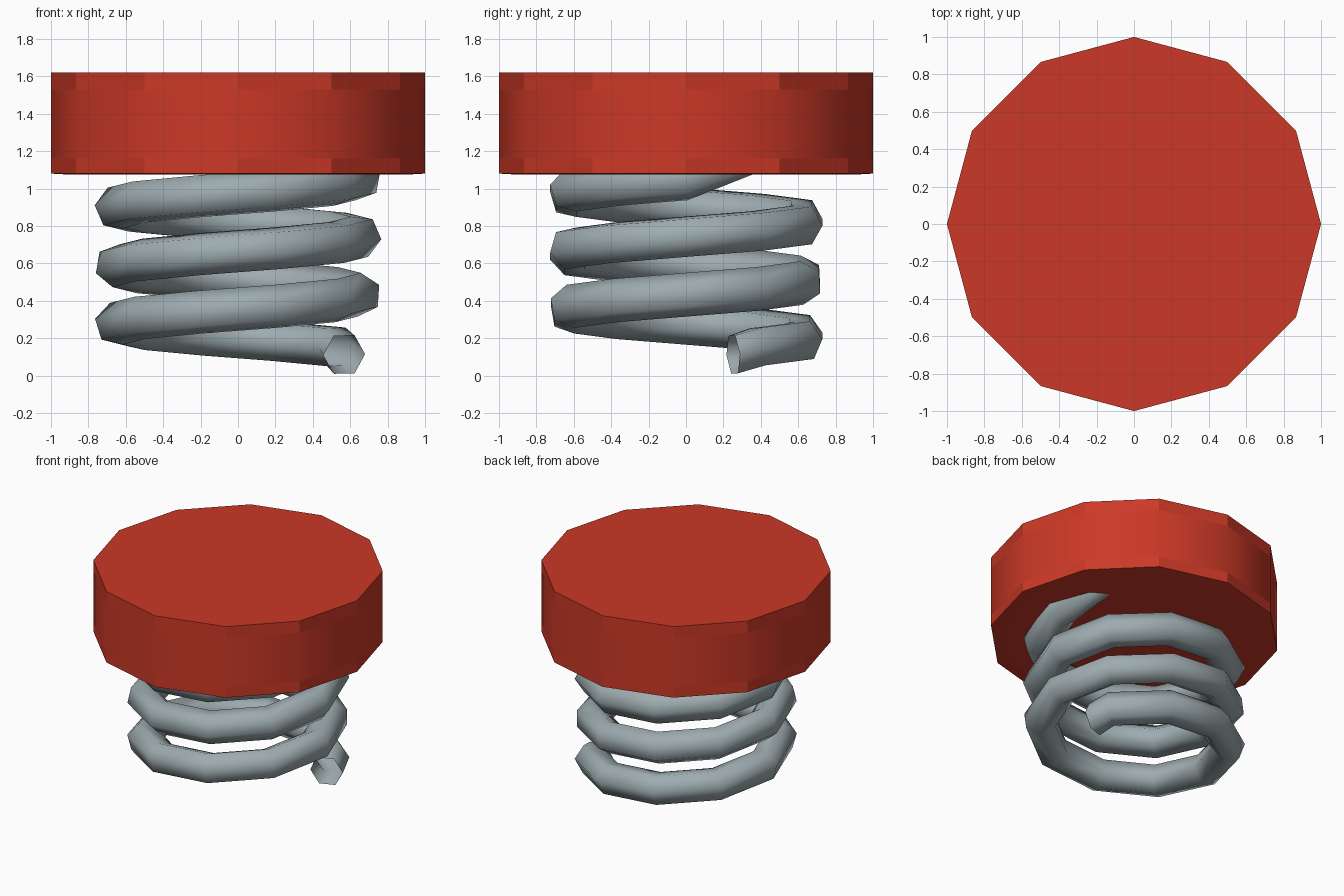
import bpy, bmesh, math
from mathutils import Vector

if "Cube" in bpy.data.objects:
    bpy.data.objects.remove(bpy.data.objects["Cube"])


def material(name, rgb):
    m = bpy.data.materials.new(name)
    m.diffuse_color = (*rgb, 1)
    m.use_nodes = True
    m.node_tree.nodes["Principled BSDF"].inputs["Base Color"].default_value = m.diffuse_color
    return m


red = material("red", (0.60, 0.04, 0.02))
steel = material("steel grey", (0.34, 0.41, 0.43))


def finish(name, bm, mat):
    bmesh.ops.recalc_face_normals(bm, faces=bm.faces)
    me = bpy.data.meshes.new(name)
    bm.to_mesh(me)
    bm.free()
    me.materials.append(mat)
    ob = bpy.data.objects.new(name, me)
    bpy.context.collection.objects.link(ob)
    return ob


def loft(bm, rings):
    """Join consecutive rings of vertices with quads."""
    n = len(rings[0])
    return [[bm.faces.new((a[i], a[(i + 1) % n], b[(i + 1) % n], b[i])) for i in range(n)]
            for a, b in zip(rings, rings[1:])]


# Cap: twelve-sided drum with thin flat bands at both rims and a plate underneath
bm = bmesh.new()
profile = [(0.91, 1.075), (1, 1.08), (1, 1.16), (1, 1.53), (1, 1.62)]
rings = [[bm.verts.new((r * math.cos(math.radians(30 * i)), r * math.sin(math.radians(30 * i)), z))
          for i in range(12)] for r, z in profile]
bands = loft(bm, rings)
bm.faces.new(rings[0])
bm.faces.new(rings[-1])
for f in bands[2]:
    f.smooth = True
for e in bm.edges:
    e.smooth = e.calc_face_angle(0) < math.radians(40)
finish("cap", bm, red)

# Spring: hexagonal wire on a ten-sided helix, slowly twisting as it climbs
COIL, WIRE, PITCH, SIDES = 0.65, 0.117, 0.31, 6


def helix(deg):
    a = math.radians(deg)
    return Vector((COIL * math.cos(a), COIL * math.sin(a), 0.2 + PITCH * (deg - 90) / 360))


stations = [(d, helix(d)) for d in range(36, 1081, 36)]
start = helix(0).lerp(helix(36), 0.66)
start.z = 0.112                                   # lower end dips to the ground
end = helix(1116)
end.z = 1.20                                      # upper end rises into the cap
stations = [(24, start)] + stations + [(1116, end)]

bm = bmesh.new()
rings = []
for k, (deg, p) in enumerate(stations):
    a = math.radians(18 if k == 0 else deg)
    out = Vector((math.cos(a), math.sin(a), 0))
    tangent = Vector((-math.sin(a) * COIL, math.cos(a) * COIL, PITCH / math.tau)).normalized()
    up = out.cross(tangent)
    twist = math.radians(13 + (deg - 180) * 0.0745)
    rings.append([bm.verts.new(p + WIRE * (out * math.cos(twist + math.tau * i / SIDES)
                                           + up * math.sin(twist + math.tau * i / SIDES)))
                  for i in range(SIDES)])
loft(bm, rings)
for f in bm.faces:
    f.smooth = True
finish("spring", bm, steel)
